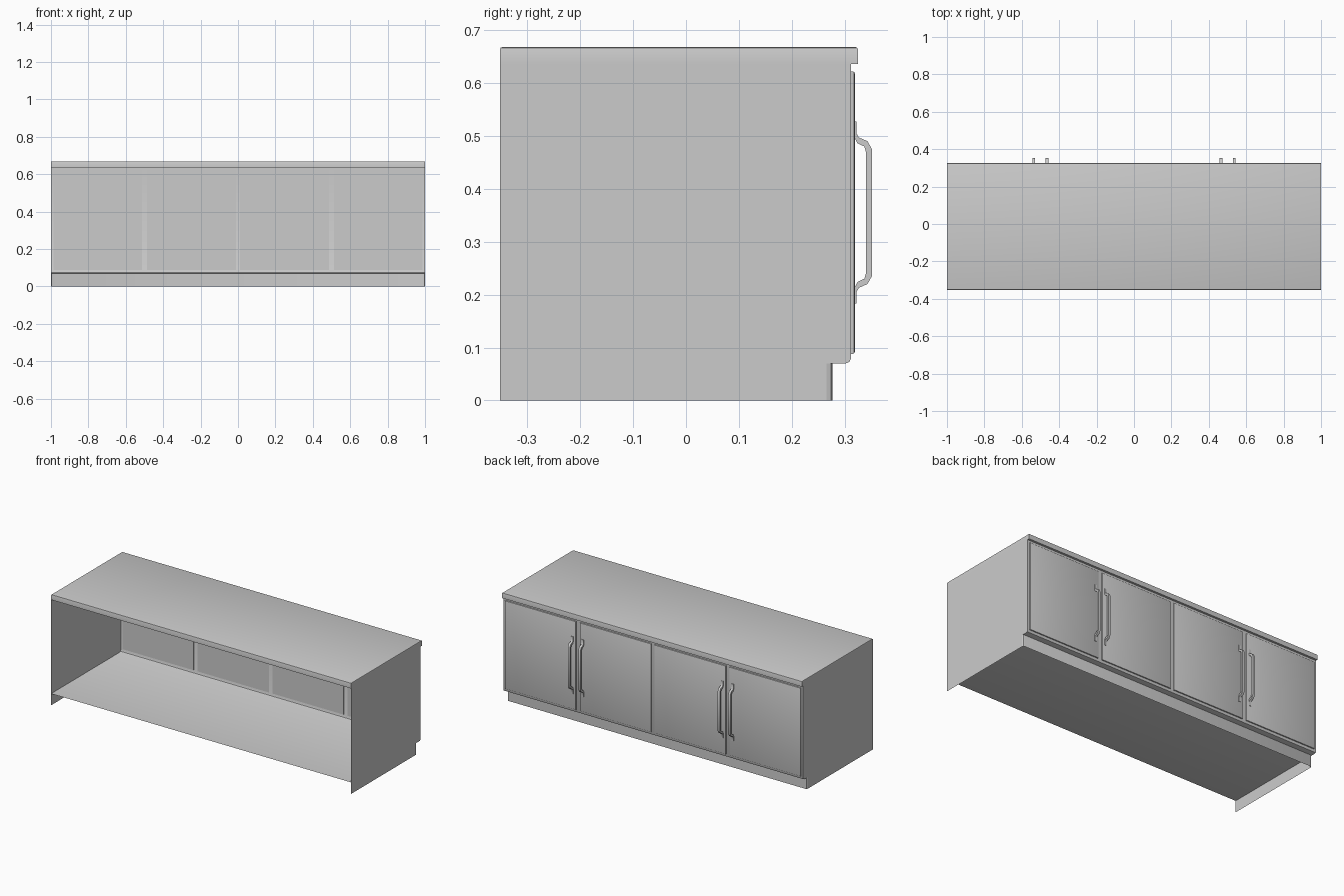
import bpy, bmesh, math

if "Cube" in bpy.data.objects:
    bpy.data.objects.remove(bpy.data.objects["Cube"], do_unlink=True)

GREY = (0.6, 0.6, 0.6, 1)
mat = bpy.data.materials.new("plain grey")
mat.use_nodes = True
mat.diffuse_color = GREY
mat.node_tree.nodes["Principled BSDF"].inputs["Base Color"].default_value = GREY


def finish(name, bm, solid=True):
    if solid:
        bmesh.ops.recalc_face_normals(bm, faces=bm.faces)
    mesh = bpy.data.meshes.new(name)
    bm.to_mesh(mesh)
    bm.free()
    mesh.materials.append(mat)
    obj = bpy.data.objects.new(name, mesh)
    bpy.context.collection.objects.link(obj)
    bpy.context.view_layer.objects.active = obj
    bpy.ops.object.select_all(action='DESELECT')
    obj.select_set(True)
    bpy.ops.object.shade_smooth_by_angle(angle=math.radians(40))
    return obj


def box(name, lo, hi, bevel, keep):
    """Box whose edges passing the keep rule are rounded."""
    bm = bmesh.new()
    bmesh.ops.create_cube(bm, size=1)
    for v in bm.verts:
        v.co = [(a + b) / 2 + c * (b - a) for a, b, c in zip(lo, hi, v.co)]
    edges = [e for e in bm.edges if all(keep(v.co) for v in e.verts)]
    bmesh.ops.bevel(bm, geom=edges, offset=bevel, segments=2, profile=0.5,
                    affect='EDGES')
    return finish(name, bm)


def sheet(name, points, shift):
    """Open strip made by sweeping a path of points along a vector."""
    bm = bmesh.new()
    a = [bm.verts.new(p) for p in points]
    b = [bm.verts.new([c + s for c, s in zip(p, shift)]) for p in points]
    for i in range(len(a) - 1):
        bm.faces.new((a[i], a[i + 1], b[i + 1], b[i]))
    return finish(name, bm, solid=False)


def plate(name, outline, x, width=0):
    """Outline in y and z, flat at x or extruded by width."""
    bm = bmesh.new()
    face = bm.faces.new([bm.verts.new((x - width / 2, y, z)) for y, z in outline])
    if width:
        made = bmesh.ops.extrude_face_region(bm, geom=[face])["geom"]
        bmesh.ops.translate(bm, vec=(width, 0, 0),
                            verts=[g for g in made if isinstance(g, bmesh.types.BMVert)])
    elif (face.normal_update() or face.normal.x * x) < 0:
        face.normal_flip()
    return finish(name, bm, solid=bool(width))


FRONT, BACK, KICK, SHELF, TOP = -0.352, 0.312, 0.277, 0.07, 0.636

# Worktop with softened upper rim
box("worktop", (-1, FRONT, TOP), (1, 0.325, 0.668), 0.005, lambda c: c.z > 0.65)

# Shelf folding up into the door wall
bend = [(BACK - 0.01, SHELF), (BACK - 0.003, SHELF + 0.003), (BACK, SHELF + 0.01)]
fold = [(FRONT, SHELF)] + bend + [(BACK, TOP)]
sheet("shelf_and_wall", [(-1, y, z) for y, z in fold], (2, 0, 0))

# Recessed plinth with rounded ends
corner = [(1, KICK - 0.011), (0.997, KICK - 0.003), (0.989, KICK)]
plan = corner + [(-x, y) for x, y in reversed(corner)]
sheet("plinth", [(x, y, 0) for x, y in plan], (0, 0, SHELF))

# Side panels, thin sheets notched for the plinth
side = [(FRONT, 0), (KICK - 0.011, 0), (KICK - 0.011, SHELF)] + bend
side += [(BACK, TOP), (FRONT, TOP)]
for label, x in (("left", 1), ("right", -1)):
    plate(label + "_side_panel", side, x)

# Handle outline: upper half mirrored about its middle height
MID = 0.355
outer = [(0.322, 0.527), (0.322, 0.505), (0.327, 0.497), (0.343, 0.490), (0.352, 0.474)]
inner = [(0.340, 0.470), (0.337, 0.480), (0.324, 0.486), (0.318, 0.498), (0.318, 0.527)]


def mirrored(pts):
    return [(y, 2 * MID - z) for y, z in reversed(pts)]


handle = outer + mirrored(outer) + mirrored(inner) + inner

# Two pairs of doors, handles meeting at each pair's gap
for label, s in (("left", 1), ("right", -1)):
    for place, lo, hi, grip in (("inner", 0.011, 0.487, 0.465),
                                ("outer", 0.513, 0.987, 0.535)):
        x0, x1 = sorted((s * lo, s * hi))
        box(f"{label}_{place}_door", (x0, BACK - 0.001, 0.088), (x1, 0.319, 0.622),
            0.004, lambda c: c.y > 0.315)
        plate(f"{label}_{place}_handle", handle, s * grip, 0.014)
